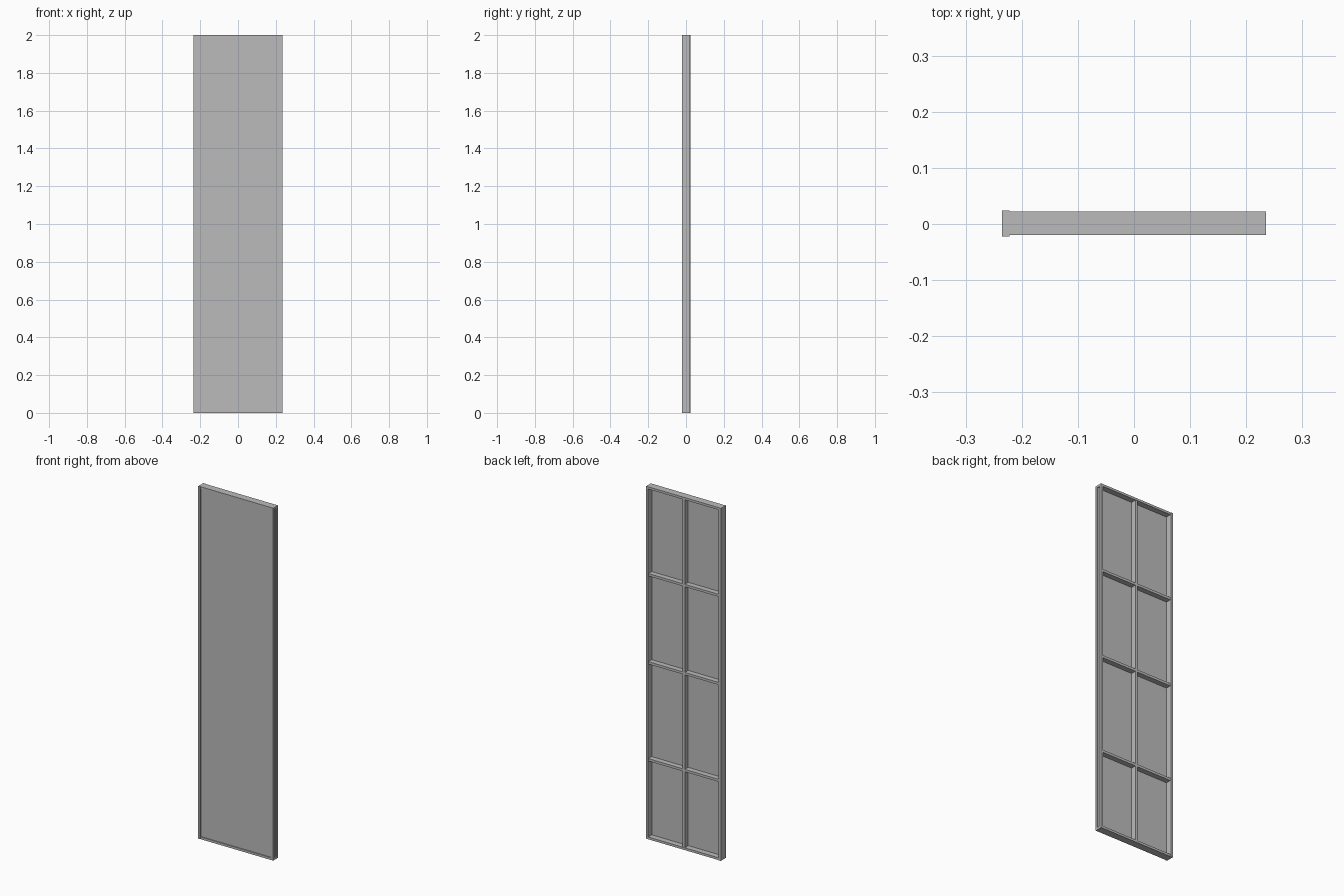
import bpy
import bmesh

cube = bpy.data.objects.get("Cube")
if cube:
    bpy.data.objects.remove(cube, do_unlink=True)

grey = bpy.data.materials.new("neutral grey")
grey.use_nodes = True
colour = (0.5, 0.5, 0.5, 1)
grey.diffuse_color = colour
grey.node_tree.nodes["Principled BSDF"].inputs["Base Color"].default_value = colour


def box(name, x, y, z):
    """Axis-aligned box given its (min, max) range on each axis."""
    bm = bmesh.new()
    bmesh.ops.create_cube(bm, size=1)
    for v in bm.verts:
        v.co = [r[0] if c < 0 else r[1] for c, r in zip(v.co, (x, y, z))]
    mesh = bpy.data.meshes.new(name)
    bm.to_mesh(mesh)
    bm.free()
    mesh.materials.append(grey)
    obj = bpy.data.objects.new(name, mesh)
    bpy.context.collection.objects.link(obj)
    return obj


HALF, TOP, RIM = 0.235, 2.0, 0.013
FRONT, BACK = -0.02, 0.022
SKIN_FRONT, SKIN_BACK = -0.015, -0.01

# Thin sheet closing the frame
box("panel_sheet", (-HALF + RIM, HALF - RIM), (SKIN_FRONT, SKIN_BACK), (RIM, TOP - RIM))

# Top and bottom rails
for name, z in (("bottom_rail", 0), ("top_rail", TOP - RIM)):
    box(name, (-HALF + RIM, HALF), (FRONT, BACK), (z, z + RIM))

# Right stile is slightly thicker than the frame
box("right_stile", (-HALF, -HALF + RIM), (FRONT - 0.002, BACK + 0.002), (0, TOP))

# Left stile has a shallow groove along its edge
box("left_stile_web", (HALF - RIM, HALF - 0.006), (FRONT, BACK), (RIM, TOP - RIM))
for name, y in (("left_stile_front_lip", FRONT), ("left_stile_back_lip", BACK - 0.012)):
    box(name, (HALF - 0.006, HALF), (y, y + 0.012), (RIM, TOP - RIM))

# Stiffening ribs on the back
box("upright_rib", (-0.007, 0.007), (SKIN_BACK, BACK - 0.002), (RIM, TOP - RIM))
for i, z in enumerate((0.45, 1.0, 1.5)):
    box(f"cross_rib_{i + 1}", (-HALF + RIM, HALF - RIM), (SKIN_BACK, BACK - 0.002),
        (z - 0.007, z + 0.007))
